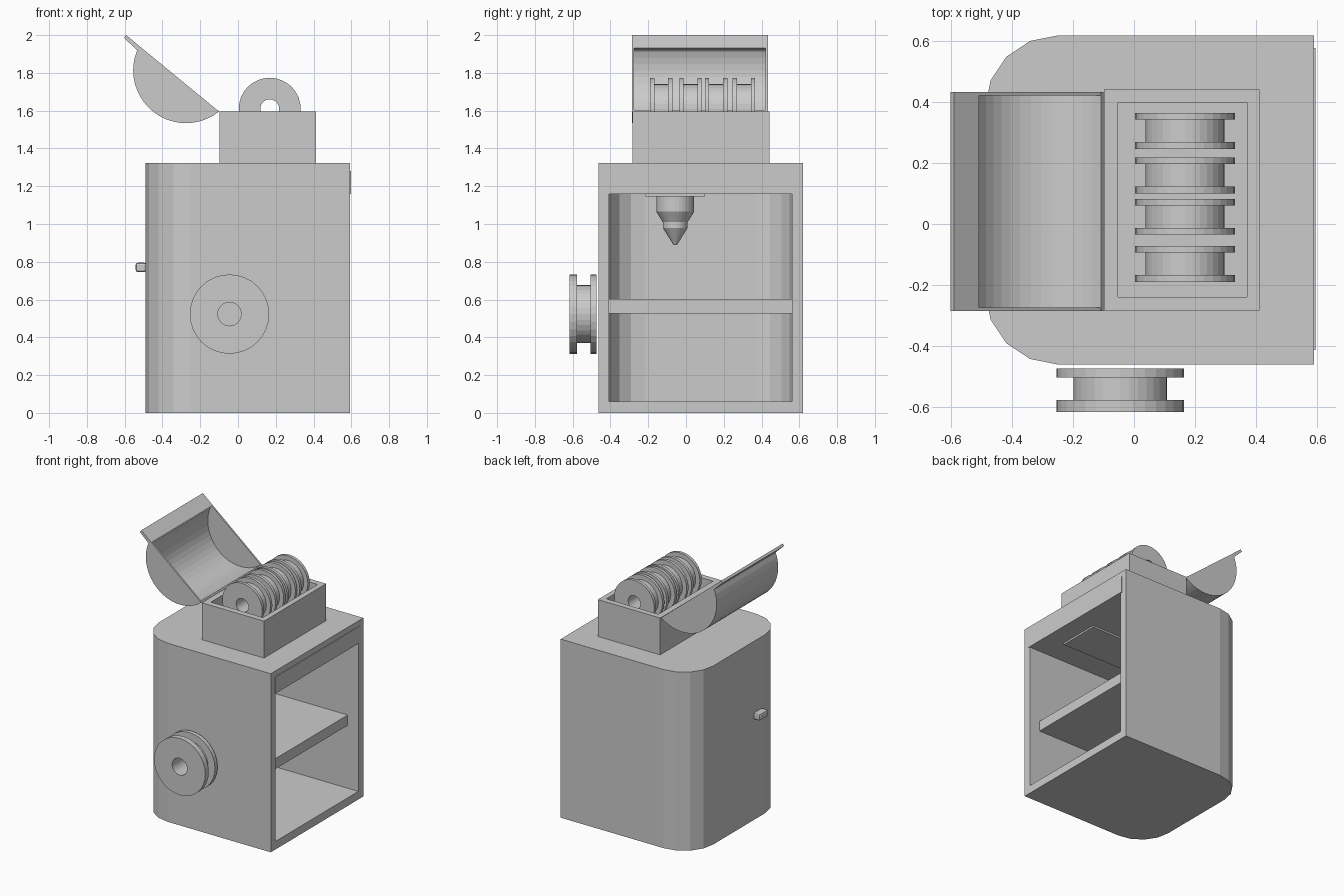
import bpy, bmesh
from math import sin, cos, pi, radians

if "Cube" in bpy.data.objects:
    bpy.data.objects.remove(bpy.data.objects["Cube"])


def finish(name, bm):
    bmesh.ops.recalc_face_normals(bm, faces=bm.faces)
    me = bpy.data.meshes.new(name)
    bm.to_mesh(me)
    bm.free()
    ob = bpy.data.objects.new(name, me)
    bpy.context.collection.objects.link(ob)
    return ob


def prism(name, pts, a, b, axis='z'):
    """Extrude a 2D outline from a to b along z (outline xy) or y (outline xz)."""
    bm = bmesh.new()
    place = (lambda p, h: (p[0], p[1], h)) if axis == 'z' else (lambda p, h: (p[0], h, p[1]))
    lo = [bm.verts.new(place(p, a)) for p in pts]
    hi = [bm.verts.new(place(p, b)) for p in pts]
    bm.faces.new(lo)
    bm.faces.new(hi)
    n = len(pts)
    for i in range(n):
        j = (i + 1) % n
        bm.faces.new((lo[i], lo[j], hi[j], hi[i]))
    return finish(name, bm)


def box(name, x0, x1, y0, y1, z0, z1):
    return prism(name, [(x0, y0), (x1, y0), (x1, y1), (x0, y1)], z0, z1)


def ring(name, profile, centre, axis, n=32):
    """Revolve a closed (radius, height) loop around the z or y axis."""
    bm = bmesh.new()
    rows = []
    for k in range(n):
        t = 2 * pi * k / n
        row = []
        for r, h in profile:
            u, v = r * cos(t), r * sin(t)
            p = (u, v, h) if axis == 'z' else (u, h, v)
            row.append(bm.verts.new([c + q for c, q in zip(centre, p)]))
        rows.append(row)
    m = len(profile)
    for k in range(n):
        a, b = rows[k], rows[(k + 1) % n]
        for i in range(m):
            j = (i + 1) % m
            bm.faces.new((a[i], a[j], b[j], b[i]))
    bmesh.ops.remove_doubles(bm, verts=bm.verts, dist=1e-5)
    return finish(name, bm)


def cut(ob, cutter):
    mod = ob.modifiers.new("cut", 'BOOLEAN')
    mod.operation = 'DIFFERENCE'
    mod.solver = 'EXACT'
    mod.object = cutter
    bpy.context.view_layer.objects.active = ob
    bpy.ops.object.modifier_apply(modifier=mod.name)
    bpy.data.objects.remove(cutter)


def arc(cx, cy, r, a0, a1, n):
    return [(cx + r * cos(radians(a0 + (a1 - a0) * i / n)),
             cy + r * sin(radians(a0 + (a1 - a0) * i / n))) for i in range(n + 1)]


def d_outline(x0, x1, y0, y1, r):
    """Rectangle with its two -x corners rounded."""
    return ([(x1, y0), (x1, y1)] + arc(x0 + r, y1 - r, r, 90, 180, 4)
            + arc(x0 + r, y0 + r, r, 180, 270, 4))


# Cabinet, hollow and open on +x, with a shelf
cabinet = prism("cabinet", d_outline(-0.49, 0.592, -0.462, 0.62, 0.24), 0, 1.322)
cut(cabinet, prism("cavity", d_outline(-0.435, 0.7, -0.408, 0.562, 0.19), 0.06, 1.158))
prism("shelf", d_outline(-0.44, 0.505, -0.412, 0.566, 0.19), 0.525, 0.602)
box("front_strip", 0.585, 0.597, -0.415, 0.578, 1.158, 1.28)

# Nozzle hanging from the ceiling plate
box("ceiling_plate", -0.36, 0.45, -0.215, 0.10, 1.145, 1.165)
ring("nozzle", [(0, 1.16), (0.10, 1.16), (0.10, 1.065), (0.066, 1.01),
                (0.066, 0.98), (0.01, 0.89), (0, 0.89)], (-0.2, -0.057, 0), 'z')

# Small handle on the -x side
handle = box("handle", -0.542, -0.485, -0.19, -0.09, 0.745, 0.795)
bev = handle.modifiers.new("round", 'BEVEL')
bev.width, bev.segments = 0.012, 2

# Spool bin on top
spool_bin = box("spool_bin", -0.098, 0.412, -0.284, 0.442, 1.31, 1.595)
cut(spool_bin, box("bin_cavity", -0.053, 0.372, -0.24, 0.40, 1.36, 1.8))


# Spools
def spool(name, centre, r, core, hole, width, t0, t1):
    ring(name, [(hole, 0), (r, 0), (r, t0), (core, t0), (core, width - t1),
                (r, width - t1), (r, width), (hole, width)], centre, 'y')


for i, y in enumerate((-0.19, -0.035, 0.101, 0.247)):
    spool(f"bin_spool_{i + 1}", (0.168, y, 1.61), 0.164, 0.13, 0.05, 0.118, 0.022, 0.022)
spool("side_spool", (-0.045, -0.618, 0.523), 0.21, 0.154, 0.062, 0.143, 0.04, 0.03)

# Open lid: curved shell, two end walls and a lip
outer = arc(-0.275, 1.814, 0.28, -51.4, -202.3, 20)
inner = arc(-0.275, 1.814, 0.268, -51.4, -202.3, 20)
prism("lid_shell", outer + inner[::-1], -0.286, 0.434, 'y')
lip = [(-0.592, 2.0), (-0.604, 1.986), (-0.534, 1.92), (-0.51, 1.932)]
prism("lid_lip", lip, -0.286, 0.434, 'y')
for side, y in (("front", -0.286), ("back", 0.422)):
    prism(f"lid_end_{side}", outer + [lip[3]], y, y + 0.012, 'y')
